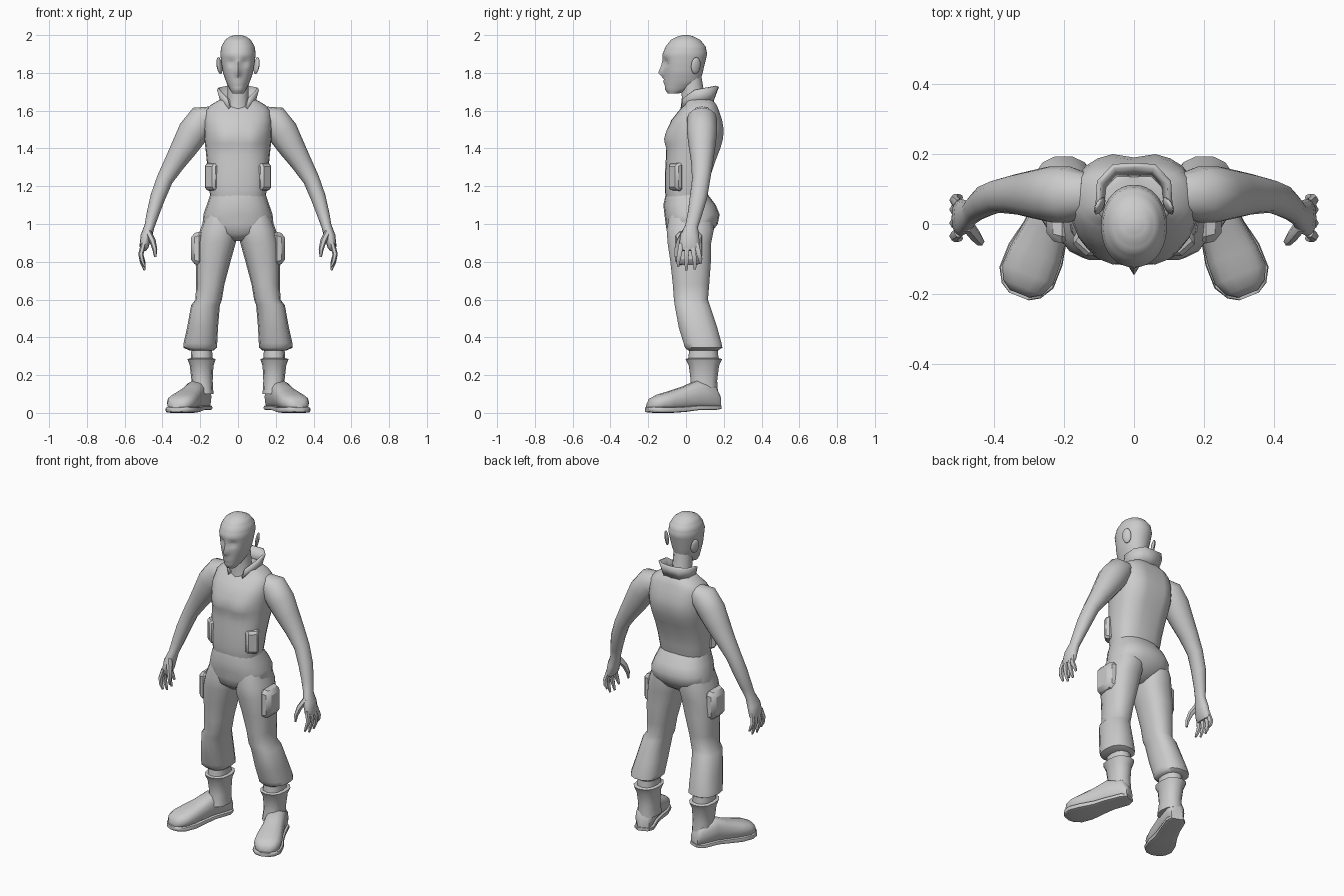
import bpy, bmesh, math
from mathutils import Vector, Matrix

cube = bpy.data.objects.get("Cube")
if cube:
    bpy.data.objects.remove(cube, do_unlink=True)

GREY = (0.6, 0.6, 0.6, 1)
grey = bpy.data.materials.new("plain grey")
grey.use_nodes = True
grey.diffuse_color = GREY
grey.node_tree.nodes["Principled BSDF"].inputs["Base Color"].default_value = GREY


def finish(name, bm, mirror=False, angle=50):
    """Turn a bmesh into a smooth-shaded, optionally mirrored object."""
    bmesh.ops.recalc_face_normals(bm, faces=bm.faces)
    mesh = bpy.data.meshes.new(name)
    bm.to_mesh(mesh)
    bm.free()
    obj = bpy.data.objects.new(name, mesh)
    bpy.context.collection.objects.link(obj)
    mesh.materials.append(grey)
    bpy.ops.object.select_all(action="DESELECT")
    obj.select_set(True)
    bpy.context.view_layer.objects.active = obj
    bpy.ops.object.shade_smooth_by_angle(angle=math.radians(angle))
    if mirror:
        obj.modifiers.new("Mirror", "MIRROR").use_clip = False
    return obj


def outline(n, power):
    """Unit superellipse; a higher power is boxier."""
    pts = []
    for i in range(n):
        a = 2 * math.pi * i / n
        c, s = math.cos(a), math.sin(a)
        pts.append((math.copysign(abs(c) ** (2 / power), c),
                    math.copysign(abs(s) ** (2 / power), s)))
    return pts


def skin(bm, rings):
    loops = [[bm.verts.new(p) for p in ring] for ring in rings]
    n = len(loops[0])
    for a, b in zip(loops, loops[1:]):
        for i in range(n):
            j = (i + 1) % n
            bm.faces.new((a[i], a[j], b[j], b[i]))
    bm.faces.new(loops[0])
    bm.faces.new(loops[-1])


def stack(name, rows, n=14, power=2.4, mirror=False, steps=1, shape=None):
    """Level sections (z, x0, x1, y0, y1), joined upwards."""
    fine = []
    for a, b in zip(rows, rows[1:]):
        fine += [[p + (q - p) * k / steps for p, q in zip(a, b)] for k in range(steps)]
    fine.append(rows[-1])
    rings = []
    for z, x0, x1, y0, y1 in fine:
        ring = [Vector(((x0 + x1 + u * (x1 - x0)) / 2, (y0 + y1 + v * (y1 - y0)) / 2, z))
                for u, v in outline(n, power)]
        if shape:
            for p in ring:
                shape(p)
        rings.append(ring)
    bm = bmesh.new()
    skin(bm, rings)
    return finish(name, bm, mirror)


def tube(bm, path, n=10):
    """Sections (x, y, z, side radius, depth radius) square to their path."""
    pts = [Vector(p[:3]) for p in path]
    rings = []
    for i, p in enumerate(pts):
        along = (pts[min(i + 1, len(pts) - 1)] - pts[max(i - 1, 0)]).normalized()
        side = Vector((0, 1, 0)).cross(along).normalized()
        depth = along.cross(side)
        rings.append([p + side * u * path[i][3] + depth * v * path[i][4]
                      for u, v in outline(n, 2.1)])
    skin(bm, rings)


def box(name, centre, size, turn, bevel, taper=1):
    """Bevelled, mirrored pouch whose outer face may be smaller."""
    bm = bmesh.new()
    bmesh.ops.create_cube(bm, size=1)
    for v in bm.verts:
        if v.co.x > 0:
            v.co.y *= taper
            v.co.z *= taper
    bmesh.ops.scale(bm, vec=size, verts=bm.verts)
    bmesh.ops.bevel(bm, geom=bm.edges[:], offset=bevel, segments=1, affect="EDGES")
    bm.transform(Matrix.Translation(centre) @ Matrix.Rotation(math.radians(turn), 4, "Z"))
    return finish(name, bm, True, 30)


def bump(p, x, z, wx, wz):
    return math.exp(-((abs(p.x) - x) / wx) ** 2 - ((p.z - z) / wz) ** 2)


# Head with brow, eye sockets, nose and mouth
def face(p):
    if p.y < -0.03:
        p.y += 0.018 * bump(p, 0.036, 1.855, 0.02, 0.016)
        p.y -= 0.028 * bump(p, 0, 1.80, 0.013, 0.022)
        p.y -= 0.012 * bump(p, 0, 1.835, 0.012, 0.03)
        p.y -= 0.006 * bump(p, 0, 1.75, 0.025, 0.01)


stack("head", [
    (1.69, -.028, .028, -.095, -.04), (1.71, -.042, .042, -.11, .02),
    (1.75, -.062, .062, -.113, .075), (1.80, -.079, .079, -.116, .088),
    (1.85, -.088, .088, -.12, .10), (1.90, -.094, .094, -.124, .112),
    (1.94, -.088, .088, -.108, .104), (1.975, -.068, .068, -.08, .075),
    (1.993, -.042, .042, -.045, .04), (2.0, -.015, .015, -.015, .012)],
    n=36, power=2.1, steps=3, shape=face)

stack("neck", [(1.6, -.07, .07, -.03, .12), (1.67, -.056, .056, -.022, .1),
               (1.79, -.056, .056, -.03, .08)], n=12, power=2)

bm = bmesh.new()
bmesh.ops.create_uvsphere(bm, u_segments=10, v_segments=6, radius=1)
bm.transform(Matrix.Translation((.098, .052, 1.838)) @ Matrix.Rotation(.45, 4, "Z")
             @ Matrix.Rotation(.15, 4, "Y") @ Matrix.Diagonal((.011, .028, .046, 1)))
finish("ears", bm, True)


# Vest body with chest muscles and a groove down the spine
def chest(p):
    if p.y < 0:
        p.y -= 0.02 * bump(p, 0.075, 1.45, 0.045, 0.05)
    else:
        p.y -= 0.014 * bump(p, 0, 1.48, 0.03, 0.2)


stack("vest", [
    (1.145, -.147, .147, -.108, .11), (1.18, -.152, .152, -.112, .118),
    (1.25, -.158, .158, -.112, .132), (1.33, -.165, .165, -.108, .158),
    (1.40, -.172, .172, -.102, .186), (1.45, -.178, .178, -.102, .2),
    (1.50, -.18, .18, -.098, .204), (1.55, -.18, .18, -.078, .195),
    (1.60, -.172, .172, -.038, .178), (1.63, -.145, .145, -.01, .165),
    (1.665, -.085, .085, .0, .14)], n=24, power=2.5, steps=2, shape=chest)

# Standing collar, open at the front
bm = bmesh.new()
rows = [[(0, .135, 1.64), (.05, .135, 1.64), (.08, .1, 1.635), (.08, .04, 1.625), (.04, -.025, 1.6)],
        [(0, .168, 1.728), (.058, .165, 1.73), (.1, .12, 1.722), (.104, .045, 1.71), (.06, -.015, 1.665)]]
low, top = [[bm.verts.new(p) for p in row] for row in rows]
for i in range(len(low) - 1):
    bm.faces.new((low[i], low[i + 1], top[i + 1], top[i]))
collar = finish("collar", bm, True, 40)
solid = collar.modifiers.new("Thickness", "SOLIDIFY")
solid.thickness, solid.offset = 0.014, 0

# Vest pouches and thigh pockets
box("vest_pouches", (.14, -.058, 1.25), (.045, .085, .155), -48, .012, .85)
box("thigh_pockets", (.218, .015, .87), (.064, .15, .19), 0, .02, .8)

# Trousers
stack("hips", [
    (.91, -.04, .04, -.05, .07), (.95, -.13, .13, -.1, .13),
    (1.0, -.188, .188, -.108, .168), (1.05, -.183, .183, -.114, .178),
    (1.1, -.166, .166, -.12, .158), (1.17, -.142, .142, -.105, .105)], n=20)
stack("trouser_legs", [
    (.33, .13, .255, .01, .17), (.345, .112, .29, -.008, .195),
    (.37, .11, .288, -.015, .19), (.45, .106, .27, -.04, .168),
    (.57, .096, .248, -.062, .128), (.6, .085, .225, -.066, .118),
    (.68, .072, .222, -.072, .125), (.8, .04, .224, -.085, .134),
    (.9, .012, .218, -.1, .136), (.97, .002, .2, -.105, .15),
    (1.05, .01, .17, -.09, .14)], n=14, mirror=True)

# Boots: shaft with cuff, foot and sole
stack("boot_shafts", [
    (.1, .13, .25, .01, .17), (.17, .134, .246, .025, .165),
    (.25, .13, .255, .015, .175), (.285, .118, .268, -.002, .192),
    (.29, .135, .25, .012, .172), (.36, .138, .245, .02, .165)], n=12, mirror=True)

heel = Vector((.178, .172, 0))
toeward = Vector((.37, -.93, 0)).normalized()
across = Vector((-toeward.y, toeward.x, 0))


def foot(name, rows, power):
    rings = []
    for d, half, z0, z1 in rows:
        mid = heel + toeward * d + Vector((0, 0, (z0 + z1) / 2))
        rings.append([mid + across * u * half + Vector((0, 0, v * (z1 - z0) / 2))
                      for u, v in outline(14, power)])
    bm = bmesh.new()
    skin(bm, rings)
    finish(name, bm, True, 45)


foot("boot_feet", [(0, .035, .02, .1), (.03, .052, .02, .15), (.13, .058, .02, .17),
                   (.2, .064, .015, .14), (.28, .076, .01, .115), (.34, .078, .01, .098),
                   (.38, .06, .01, .08), (.4, .03, .015, .055)], 2.6)
foot("boot_soles", [(-.004, .036, .02, .04), (.03, .058, .015, .04), (.13, .06, .014, .04),
                    (.2, .066, .005, .035), (.28, .083, 0, .032), (.35, .083, 0, .032),
                    (.39, .06, .002, .032), (.408, .03, .005, .03)], 5)

# Arms, ending in palms
bm = bmesh.new()
tube(bm, [(.135, .085, 1.575, .05, .06), (.185, .085, 1.555, .08, .08),
          (.238, .085, 1.485, .082, .08), (.285, .085, 1.405, .07, .07),
          (.335, .085, 1.325, .056, .058), (.388, .08, 1.235, .044, .048),
          (.425, .066, 1.14, .04, .046), (.452, .046, 1.05, .033, .038),
          (.468, .03, .99, .027, .034), (.486, .02, .935, .03, .05),
          (.498, .018, .88, .024, .055), (.502, .018, .86, .015, .05)], n=12)
finish("arms", bm, True, 60)

# Fingers and thumbs
bm = bmesh.new()
for y, spread, tip in ((-.025, -.016, .775), (.004, -.002, .755), (.033, .014, .76), (.056, .02, .79)):
    tube(bm, [(.5, y, .895, .014, .014), (.514, y + spread * .6, .84, .014, .014),
              (.507, y + spread, (tip + .84) / 2, .012, .012),
              (.494, y + spread, tip, .006, .007)], n=6)
tube(bm, [(.475, -.005, .955, .018, .02), (.452, -.035, .91, .017, .017),
          (.44, -.05, .865, .013, .013), (.438, -.055, .825, .006, .007)], n=6)
finish("fingers", bm, True, 60)
